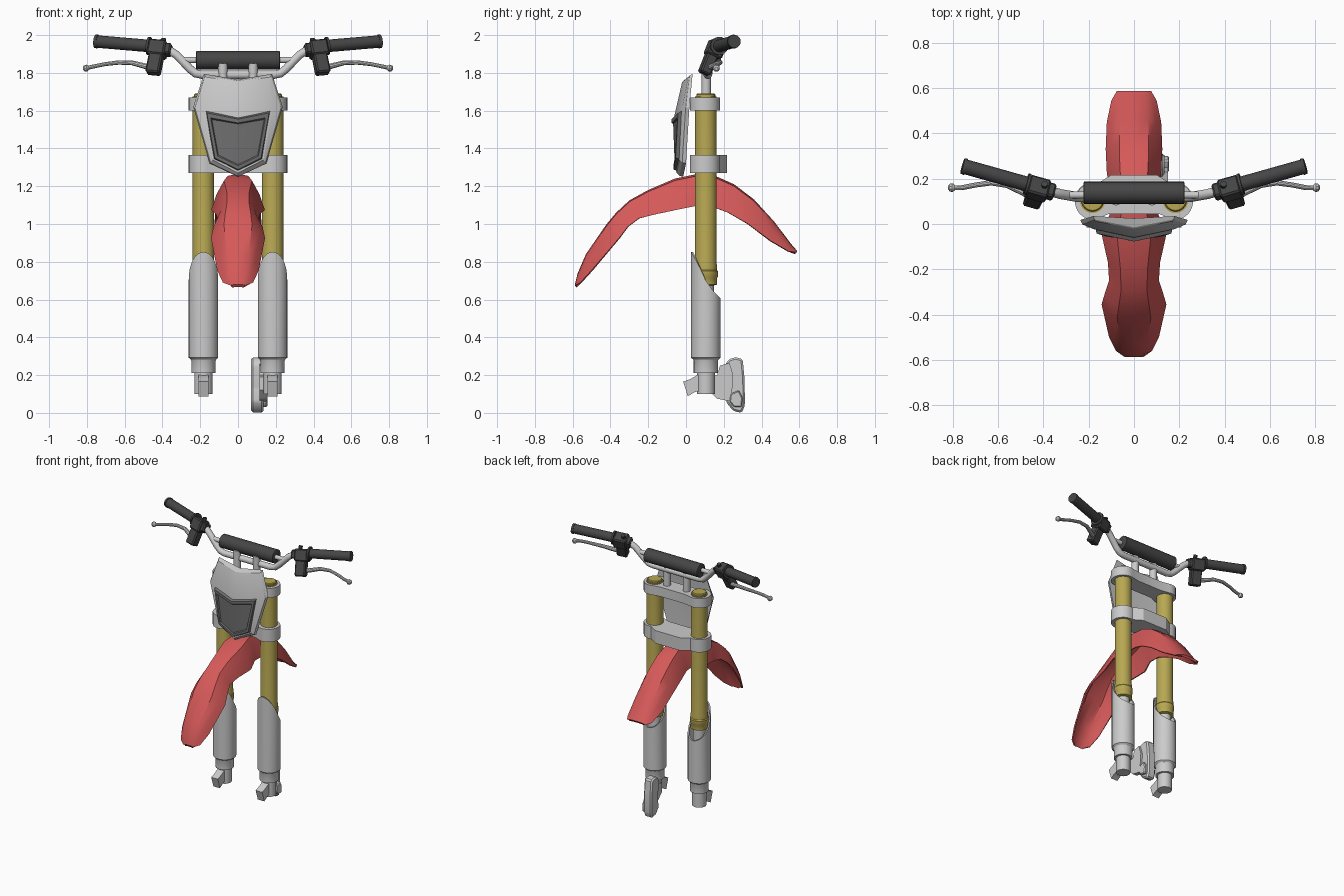
import bpy, bmesh
from math import sin, cos, pi, radians
from mathutils import Vector, Matrix

def material(name, rgb):
    m = bpy.data.materials.new(name)
    m.diffuse_color = (*rgb, 1)
    return m

RED = material("red_plastic", (0.67, 0.10, 0.10))
GOLD = material("gold_metal", (0.48, 0.39, 0.085))
DARK = material("dark_rubber", (0.06, 0.06, 0.06))
LENS = material("dark_panel", (0.16, 0.16, 0.16))

def loft(name, loops, mat=None, mirror=False, cap=True, angle=32, bevel=0):
    """Skin a list of closed point loops into one object."""
    bm = bmesh.new()
    rows = [[bm.verts.new(p) for p in lp] for lp in loops]
    n = len(rows[0])
    for a, b in zip(rows, rows[1:]):
        for i in range(n):
            j = (i + 1) % n
            bm.faces.new((a[i], a[j], b[j], b[i]))
    if cap:
        bm.faces.new(rows[0])
        bm.faces.new(rows[-1])
    bmesh.ops.remove_doubles(bm, verts=bm.verts, dist=1e-4)
    bmesh.ops.recalc_face_normals(bm, faces=bm.faces)
    if bevel:
        bmesh.ops.bevel(bm, geom=bm.edges[:], offset=bevel, segments=1, affect='EDGES')
    me = bpy.data.meshes.new(name)
    bm.to_mesh(me)
    bm.free()
    me.shade_smooth()
    me.set_sharp_from_angle(angle=radians(angle))
    ob = bpy.data.objects.new(name, me)
    bpy.context.collection.objects.link(ob)
    if mat:
        me.materials.append(mat)
    if mirror:
        ob.modifiers.new("mirror", 'MIRROR')
    return ob

def tube(name, pts, radii, mat=None, mirror=False, n=20):
    """Round sweep along a path with one radius per point."""
    pts = [Vector(p) for p in pts]
    if not isinstance(radii, (list, tuple)):
        radii = [radii] * len(pts)
    loops = []
    for i, (p, r) in enumerate(zip(pts, radii)):
        t = pts[min(i + 1, len(pts) - 1)] - pts[max(i - 1, 0)]
        if t.length < 1e-5:
            t = pts[-1] - pts[0]
        q = t.to_track_quat('Z', 'Y')
        loops.append([p + q @ Vector((r * cos(2 * pi * k / n), r * sin(2 * pi * k / n), 0))
                      for k in range(n)])
    return loft(name, loops, mat, mirror)

def lathe(name, x, y, prof, mat=None, n=24):
    return tube(name, [(x, y, z) for r, z in prof], [r for r, z in prof], mat, True, n)

def box(name, loc, size, frame, mat, bevel=0.008):
    loops = [[Vector(loc) + frame @ Vector((x * size[0] / 2, y * size[1] / 2, z * size[2] / 2))
              for y, z in ((-1, -1), (1, -1), (1, 1), (-1, 1))] for x in (-1, 1)]
    return loft(name, loops, mat, True, bevel=bevel)

def side_prism(name, yz, x0, x1, mirror=False, bevel=0.0):
    return loft(name, [[(x, y, z) for y, z in yz] for x in (x0, x1)], None, mirror, bevel=bevel)

def full(half):
    """Complete a half outline running from top centre to bottom centre."""
    return half + [(-x, y, z) for x, y, z in reversed(half[1:-1])]

FX, FY = 0.183, 0.105

# Fork: gold outer tubes, sliders, feet
lathe("fork_upper_tube", FX, FY, [(0.045, 0.675), (0.06, 0.68), (0.06, 0.715), (0.064, 0.722),
      (0.064, 0.75), (0.059, 0.757), (0.059, 0.78), (0.057, 0.79), (0.057, 1.675)], GOLD)
lathe("fork_cap", FX, FY, [(0.05, 1.66), (0.05, 1.685), (0.045, 1.69)], GOLD)
lathe("fork_slider", FX, FY, [(0.042, 0.3), (0.042, 0.69)])
lathe("fork_foot", FX, FY, [(0.048, 0.1), (0.048, 0.21), (0.064, 0.21), (0.064, 0.275), (0.07, 0.29)])
side_prism("axle_lug", [(-0.015, 0.165), (0.025, 0.18), (0.06, 0.2), (0.09, 0.2), (0.09, 0.12),
           (0.045, 0.11), (0.01, 0.088)], FX - 0.027, FX + 0.027, True)

# Fork guards: shells with a slanted top edge
def guard_top(dy):
    steps = [(-0.08, 0.855), (-0.065, 0.83), (-0.025, 0.755), (0, 0.7), (0.04, 0.645), (0.08, 0.605)]
    for (a, za), (b, zb) in zip(steps, steps[1:]):
        if dy <= b:
            return za + (zb - za) * (dy - a) / (b - a)
    return zb

def guard_ring(r, z=None):
    N = 32
    return [(FX + r * cos(2 * pi * k / N), FY + r * sin(2 * pi * k / N),
             guard_top(0.078 * sin(2 * pi * k / N)) if z is None else z) for k in range(N)]

loft("fork_guard", [guard_ring(0.064, 0.28), guard_ring(0.078, 0.292), guard_ring(0.078),
     guard_ring(0.068), guard_ring(0.068, 0.55)], None, True)

# Brake caliper and bracket
side_prism("brake_caliper", [(0.205, 0.25), (0.225, 0.283), (0.26, 0.295), (0.30, 0.285), (0.31, 0.18),
           (0.312, 0.04), (0.295, 0.0), (0.25, 0.01), (0.21, 0.06), (0.225, 0.13)], 0.07, 0.135, bevel=0.01)
side_prism("caliper_piston_cover", [(0.235, 0.10), (0.28, 0.12), (0.30, 0.08), (0.295, 0.03),
           (0.255, 0.03), (0.23, 0.06)], 0.12, 0.155, bevel=0.006)
side_prism("caliper_bracket", [(0.12, 0.19), (0.165, 0.2), (0.18, 0.25), (0.23, 0.265), (0.25, 0.2),
           (0.24, 0.06), (0.165, 0.075), (0.12, 0.12)], 0.115, 0.15)

# Triple clamps
def clamp(name, z0, z1, back, front):
    arc = [(FX + 0.078 * cos(radians(a)), 0.1 + 0.08 * sin(radians(a))) for a in range(105, -106, -15)]
    half = [(x, y, 0) for x, y in [(0, back[0]), back[1::-1]] + arc + [front, (0, front[1])]]
    out = full(half)
    loft(name, [[(x, y, z) for x, y, _ in out] for z in (z0, z1)])

clamp("upper_clamp", 1.6, 1.67, (0.165, 0.1), (0.11, 0.045))
clamp("lower_clamp", 1.27, 1.365, (0.217, 0.1), (0.11, 0.045))

# Front fender
stations = [(-.588, .68, -.588, .675, .04), (-.575, .735, -.56, .69, .08), (-.53, .84, -.5, .755, .11),
            (-.42, 1.0, -.355, .925, .143), (-.37, 1.06, -.31, .985, .13), (-.30, 1.125, -.25, 1.03, .11),
            (-.2, 1.18, -.17, 1.05, .115), (-.06, 1.24, -.05, 1.075, .142), (.06, 1.265, .05, 1.095, .105),
            (.15, 1.257, .14, 1.092, .105), (.255, 1.21, .225, 1.06, .12), (.36, 1.13, .33, 1.0, .125),
            (.465, 1.015, .45, .91, .12), (.56, .89, .545, .855, .10), (.588, .858, .588, .85, .075)]
cross = [(-1, 1), (-.8, .5), (-.52, .06), (0, 0), (.52, .06), (.8, .5), (1, 1)]
loops = []
for yc, zc, ye, ze, w in stations:
    outer = [(u * w, yc + (ye - yc) * f, zc + (ze - zc) * f) for u, f in cross]
    inner = [(x * .94, y * .985, z - (0.014 if abs(u) < 1 else 0.0))
             for (x, y, z), (u, f) in zip(outer, cross)]
    loops.append(outer + inner[::-1])
loft("front_fender", loops, RED, angle=40)

# Number plate with a raised dark panel
loft("front_plate", [full(h) for h in (
    [(0, .01, 1.74), (0, .015, 1.72), (0, 0, 1.6), (0, -.01, 1.35), (0, -.02, 1.28)],
    [(0, .025, 1.765), (.18, .035, 1.795), (.237, .018, 1.62), (.15, 0, 1.32), (0, -.015, 1.25)],
    [(0, -.015, 1.757), (.175, .02, 1.785), (.228, -.002, 1.615), (.145, -.02, 1.325), (0, -.035, 1.255)],
    [(0, -.02, 1.752), (.17, .012, 1.778), (.18, -.022, 1.61), (.135, -.035, 1.34), (0, -.05, 1.27)],
    [(0, -.021, 1.75), (0, -.022, 1.745), (0, -.06, 1.58), (0, -.056, 1.36), (0, -.052, 1.28)])],
    cap=False, angle=20)
loft("plate_panel", [full(h) for h in (
    [(0, -.04, 1.57), (.172, -.01, 1.605), (.13, -.02, 1.34), (0, -.03, 1.278)],
    [(0, -.077, 1.555), (.165, -.042, 1.588), (.122, -.055, 1.35), (0, -.067, 1.288)],
    [(0, -.077, 1.535), (.145, -.047, 1.562), (.108, -.058, 1.36), (0, -.067, 1.308)],
    [(0, -.068, 1.53), (.138, -.038, 1.553), (.104, -.05, 1.365), (0, -.06, 1.315)],
    [(0, -.068, 1.53), (0, -.067, 1.5), (0, -.062, 1.37), (0, -.06, 1.315)])],
    LENS, cap=False, angle=20)

# Handlebar, crossbar, pad and risers
half = [(0.19, .115, 1.79), (0.225, .118, 1.797), (0.255, .12, 1.822), (0.325, .132, 1.895),
        (0.36, .142, 1.918), (0.41, .158, 1.932), (0.72, .246, 1.965)]
tube("handlebar", [(-x, y, z) for x, y, z in reversed(half)] + half, 0.022)
tube("crossbar", [(-0.3, .128, 1.868), (0.3, .128, 1.868)], 0.016)
tube("crossbar_pad", [(-.223, .138, 1.867), (-.22, .138, 1.867), (.22, .138, 1.867), (.223, .138, 1.867)],
     [0.044, 0.049, 0.049, 0.044], DARK)
tube("riser", [(.08, .107, 1.66), (.08, .107, 1.85)], 0.025, None, True)

# Grips with flange
g0, g1 = Vector((0.465, .174, 1.942)), Vector((0.757, .256, 1.967))
along = lambda t: g0.lerp(g1, t)
tube("grip", [along(t) for t in (0, 0.0, .04, .04, .95, .95, 1)],
     [.03, .048, .048, .033, .033, .037, .035], DARK, True)

# Switch housings and lever perches, turned to the bar
d = (g1 - g0).normalized()
up = (Vector((0, 0.45, 1)) - d * d.dot(Vector((0, 0.45, 1)))).normalized()
frame = Matrix((d, up.cross(d), up)).transposed()
box("switch_housing", (0.425, .155, 1.925), (0.095, 0.085, 0.085), frame, DARK)
box("throttle_clamp", (0.375, .145, 1.922), (0.05, 0.065, 0.06), frame, DARK)
box("lever_perch", (0.44, .118, 1.85), (0.075, 0.06, 0.12), frame, DARK)
tube("switch_button", [(0.395, .165, 1.95), (0.395, .178, 1.98)], 0.014, DARK, True, 10)

# Levers with ball ends
tube("lever", [(.44, .115, 1.825), (.49, .14, 1.835), (.56, .172, 1.853), (.63, .182, 1.855),
     (.70, .172, 1.847), (.76, .16, 1.835), (.79, .16, 1.828), (.80, .16, 1.826), (.812, .161, 1.823),
     (.82, .161, 1.822)], [.016, .015, .013, .012, .011, .011, .011, .019, .018, .009], None, True, 10)
